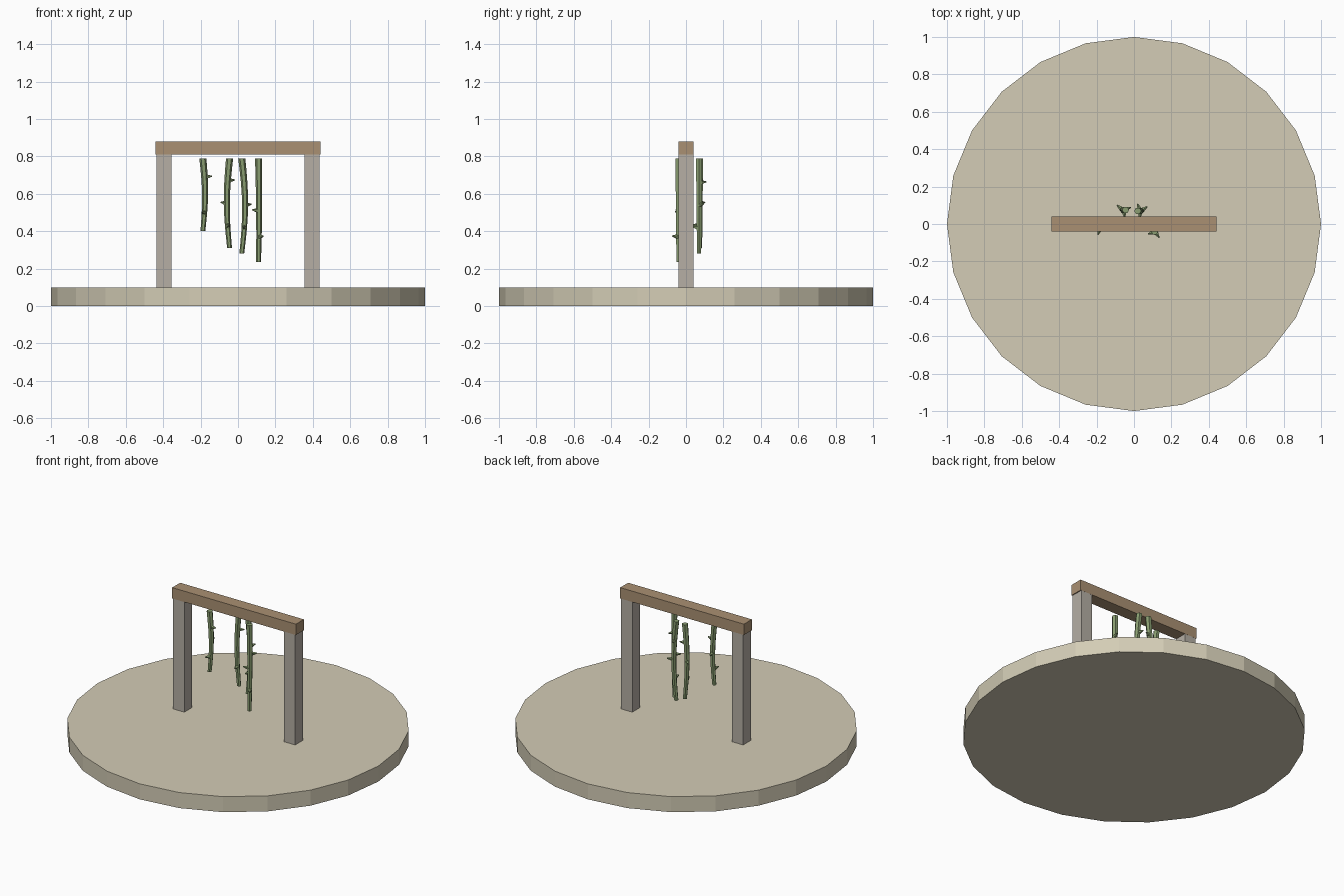
import bpy, bmesh, math
from mathutils import Vector, Matrix

old = bpy.data.objects.get("Cube")
if old:
    bpy.data.objects.remove(old, do_unlink=True)


def material(name, srgb):
    col = [(c / 255) ** 2.2 for c in srgb] + [1]
    m = bpy.data.materials.new(name)
    m.use_nodes = True
    m.diffuse_color = col
    m.node_tree.nodes["Principled BSDF"].inputs["Base Color"].default_value = col
    return m


sand = material("sand", (210, 203, 180))
stone = material("grey stone", (180, 173, 163))
wood = material("brown wood", (168, 143, 114))
green = material("vine green", (136, 156, 112))


def finish(name, bm, mat):
    bmesh.ops.recalc_face_normals(bm, faces=bm.faces)
    me = bpy.data.meshes.new(name)
    bm.to_mesh(me)
    bm.free()
    me.materials.append(mat)
    ob = bpy.data.objects.new(name, me)
    bpy.context.collection.objects.link(ob)
    return ob


def box(name, centre, size, mat):
    bm = bmesh.new()
    bmesh.ops.create_cube(bm, size=1, matrix=Matrix.Translation(centre) @ Matrix.Diagonal((*size, 1)))
    return finish(name, bm, mat)


def vine(name, x, y, bottom, bow, thorns):
    """Bowed hanging stem with thorns given as (height, heading in degrees)."""
    top, sides, steps = 0.79, 6, 8
    bm = bmesh.new()

    def centre(t):
        return Vector((x + bow * math.sin(math.pi * t), y, top + (bottom - top) * t))

    # Stem rings, slightly tapered
    rings = []
    for i in range(steps + 1):
        t = i / steps
        r = 0.019 - 0.006 * t
        rings.append([bm.verts.new(centre(t) + Vector((r * math.cos(a), r * math.sin(a), 0)))
                      for a in (math.tau * k / sides for k in range(sides))])
    for a, b in zip(rings, rings[1:]):
        for k in range(sides):
            n = (k + 1) % sides
            bm.faces.new((a[k], a[n], b[n], b[k]))
    bm.faces.new(rings[0])
    bm.faces.new(rings[-1])
    # Thorns
    for z, heading in thorns:
        a = math.radians(heading)
        out = Vector((math.cos(a), math.sin(a), 0.1)).normalized()
        mid = centre((top - z) / (top - bottom)) + out * 0.024
        bmesh.ops.create_cone(bm, cap_ends=True, segments=5, radius1=0.014, radius2=0.003, depth=0.034,
                              matrix=Matrix.Translation(mid) @ out.to_track_quat('Z', 'Y').to_matrix().to_4x4())
    return finish(name, bm, green)


# Round base slab
bm = bmesh.new()
bmesh.ops.create_cone(bm, cap_ends=True, segments=24, radius1=1, radius2=1, depth=0.1,
                      matrix=Matrix.Translation((0, 0, 0.05)))
finish("base_slab", bm, sand)

# Gate frame
for side, s in (("left", 1), ("right", -1)):
    box(side + "_post", (0.395 * s, 0, 0.48), (0.08, 0.08, 0.77), stone)
box("top_beam", (0, 0, 0.845), (0.882, 0.081, 0.07), wood)

# Hanging vines
vine("vine_far_right", -0.188, -0.02, 0.40, 0.012, [(0.69, -10), (0.6, 100), (0.5, -110)])
vine("vine_mid_right", -0.045, 0.075, 0.31, -0.015, [(0.67, 20), (0.55, 140), (0.43, -80)])
vine("vine_mid_left", 0.02, 0.07, 0.28, 0.018, [(0.66, 110), (0.54, 35), (0.42, -95)])
vine("vine_far_left", 0.11, -0.04, 0.235, 0.003, [(0.65, 70), (0.51, -160), (0.37, -55)])
